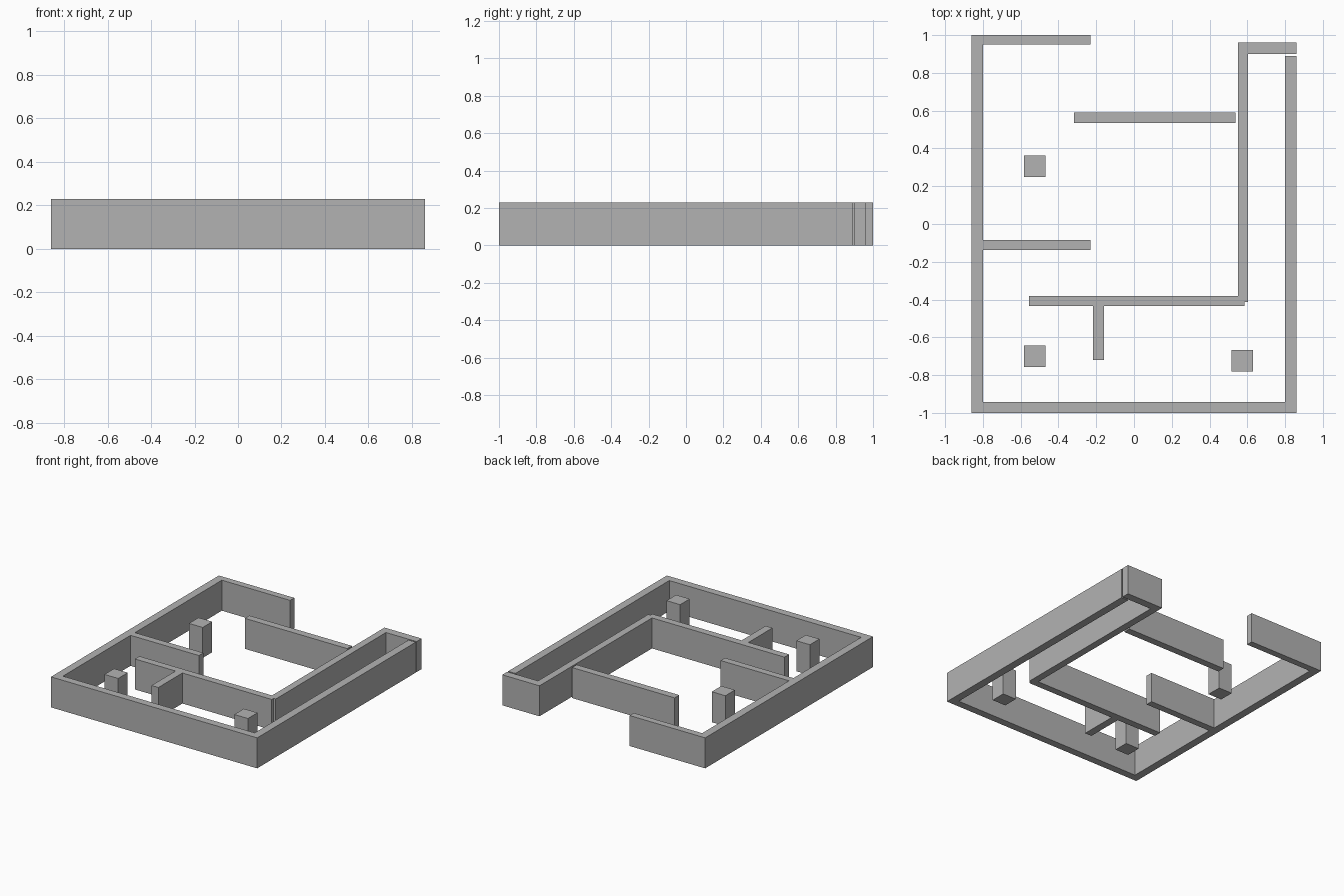
import bpy
import bmesh

HEIGHT = 0.23

cube = bpy.data.objects.get("Cube")
if cube:
    bpy.data.objects.remove(cube, do_unlink=True)

# One plain grey for every wall and pillar
grey = bpy.data.materials.new("wall grey")
grey.use_nodes = True
colour = (0.45, 0.45, 0.45, 1)
grey.diffuse_color = colour
grey.node_tree.nodes["Principled BSDF"].inputs["Base Color"].default_value = colour


def extrude_plan(name, outline):
    """Raise a counter-clockwise floor outline to wall height."""
    bm = bmesh.new()
    floor = bm.faces.new([bm.verts.new((x, y, 0)) for x, y in outline])
    raised = bmesh.ops.extrude_face_region(bm, geom=[floor], use_keep_orig=True)
    top = [v for v in raised["geom"] if isinstance(v, bmesh.types.BMVert)]
    bmesh.ops.translate(bm, verts=top, vec=(0, 0, HEIGHT))
    bmesh.ops.recalc_face_normals(bm, faces=bm.faces)
    mesh = bpy.data.meshes.new(name)
    bm.to_mesh(mesh)
    bm.free()
    mesh.materials.append(grey)
    obj = bpy.data.objects.new(name, mesh)
    bpy.context.collection.objects.link(obj)
    return obj


def block(name, x0, x1, y0, y1):
    return extrude_plan(name, [(x0, y0), (x1, y0), (x1, y1), (x0, y1)])


def pillar(name, x, y, half=0.057):
    return block(name, x - half, x + half, y - half, y + half)


# Outer walls
block("right_outer_wall", -0.86, -0.80, -1, 1)
block("back_outer_wall", -0.80, -0.23, 0.95, 1)
extrude_plan("front_and_left_outer_wall", [
    (-0.80, -1), (0.86, -1), (0.86, 0.89), (0.80, 0.89),
    (0.80, -0.943), (-0.80, -0.943)])

# Corridor partition with its stub and back return
extrude_plan("corridor_partition", [
    (-0.556, -0.434), (-0.217, -0.434), (-0.217, -0.72), (-0.16, -0.72),
    (-0.16, -0.434), (0.585, -0.434), (0.585, -0.413), (0.604, -0.413),
    (0.604, 0.90), (0.86, 0.90), (0.86, 0.96), (0.55, 0.96),
    (0.55, -0.38), (-0.556, -0.38)])

# Short room dividers
block("middle_divider", -0.80, -0.23, -0.138, -0.085)
block("back_divider", -0.318, 0.537, 0.535, 0.59)

# Square pillars
pillar("back_right_pillar", -0.526, 0.306)
pillar("front_right_pillar", -0.526, -0.701)
pillar("front_left_pillar", 0.572, -0.723)
